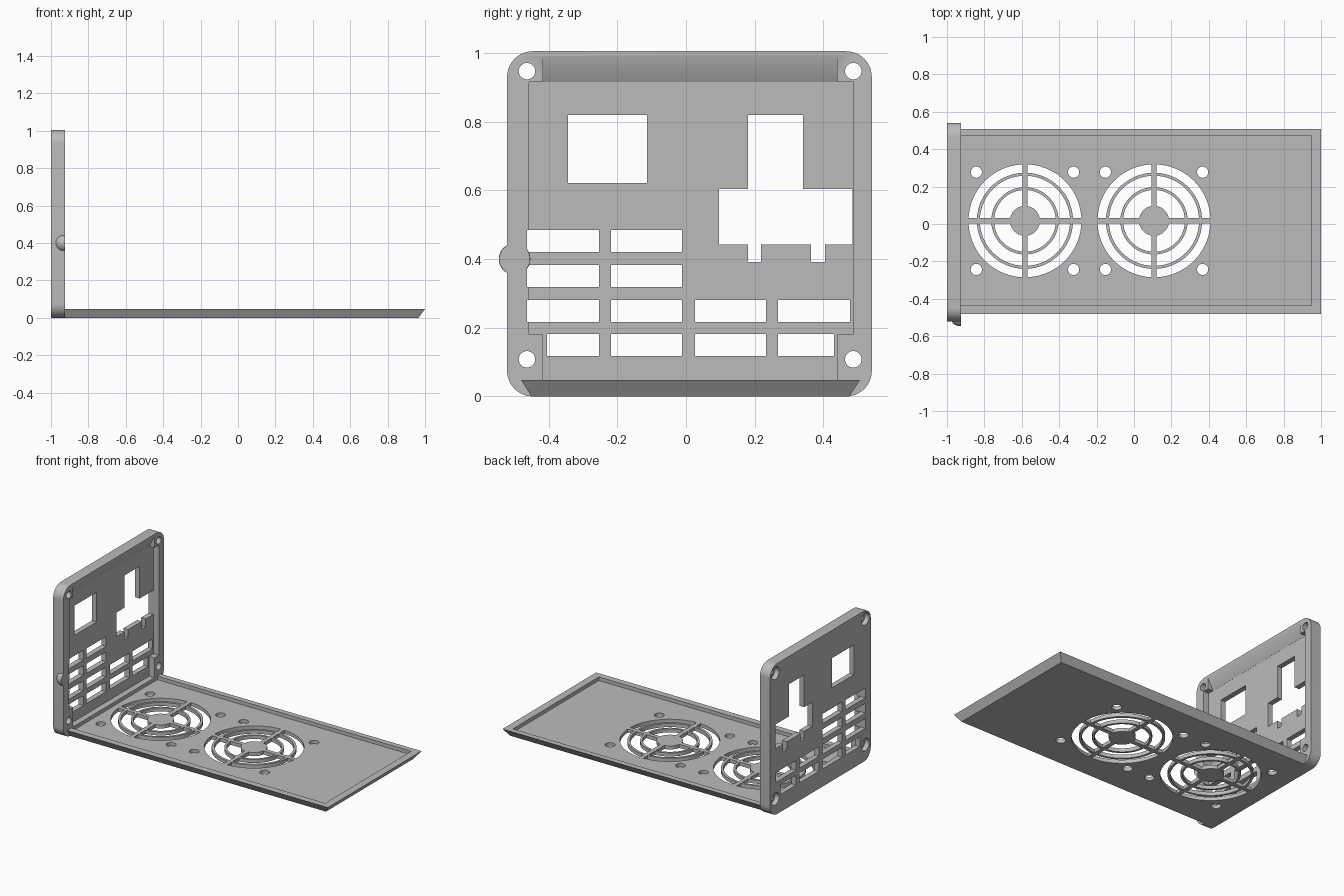
import bpy, bmesh, math
from mathutils import Vector

if "Cube" in bpy.data.objects:
    bpy.data.objects.remove(bpy.data.objects["Cube"], do_unlink=True)

grey = bpy.data.materials.new("plain grey")
grey.use_nodes = True
colour = (0.5, 0.5, 0.5, 1)
grey.diffuse_color = colour
grey.node_tree.nodes["Principled BSDF"].inputs["Base Color"].default_value = colour

PLACE = {"x": lambda u, v, d: (d, u, v),
         "y": lambda u, v, d: (u, d, v),
         "z": lambda u, v, d: (u, v, d)}


def finish(name, bm):
    bmesh.ops.recalc_face_normals(bm, faces=bm.faces)
    mesh = bpy.data.meshes.new(name)
    bm.to_mesh(mesh)
    bm.free()
    mesh.materials.append(grey)
    obj = bpy.data.objects.new(name, mesh)
    bpy.context.collection.objects.link(obj)
    return obj


def extrude(name, axis, start, end, outlines, end_outlines=None):
    """Closed solids from outlines, drawn across an axis."""
    bm = bmesh.new()
    for a, b in zip(outlines, end_outlines or outlines):
        low = [bm.verts.new(PLACE[axis](u, v, start)) for u, v in a]
        high = [bm.verts.new(PLACE[axis](u, v, end)) for u, v in b]
        bm.faces.new(low[::-1])
        bm.faces.new(high)
        for i in range(len(low)):
            j = (i + 1) % len(low)
            bm.faces.new((low[i], low[j], high[j], high[i]))
    return finish(name, bm)


def activate(obj):
    bpy.ops.object.select_all(action="DESELECT")
    obj.select_set(True)
    bpy.context.view_layer.objects.active = obj


def cut(obj, cutter):
    mod = obj.modifiers.new("cut", "BOOLEAN")
    mod.operation = "DIFFERENCE"
    mod.solver = "EXACT"
    mod.object = cutter
    activate(obj)
    bpy.ops.object.modifier_apply(modifier=mod.name)
    bpy.data.objects.remove(cutter, do_unlink=True)


def rect(u0, u1, v0, v1):
    return [(u0, v0), (u1, v0), (u1, v1), (u0, v1)]


def arc(u, v, r, a0, a1, n):
    return [(u + r * math.cos(a0 + (a1 - a0) * i / n),
             v + r * math.sin(a0 + (a1 - a0) * i / n)) for i in range(n + 1)]


def circle(u, v, r, n=32):
    return arc(u, v, r, 0, math.tau, n)[:-1]


def rounded_rect(u0, u1, v0, v1, r):
    quarter = math.pi / 2
    corners = [(u1 - r, v1 - r), (u0 + r, v1 - r), (u0 + r, v0 + r), (u1 - r, v0 + r)]
    return [p for k, (u, v) in enumerate(corners)
            for p in arc(u, v, r, k * quarter, (k + 1) * quarter, 10)]


def grille_gap(u, v, r0, r1, k, half=0.014):
    """One quarter of a ring gap, bounded by straight spokes."""
    turn = k * math.pi / 2
    t0, t1 = math.asin(half / r0), math.asin(half / r1)
    return (arc(u, v, r1, turn + t1, turn + math.pi / 2 - t1, 18)
            + arc(u, v, r0, turn + math.pi / 2 - t0, turn + t0, 18))


# Base tray with undercut edges and a shallow recess
RIM_Z, FLOOR_Z, INNER_X = 0.048, 0.024, -0.925
base = extrude("base_tray", "z", 0, RIM_Z,
               [rect(-0.93, 0.965, -0.45, 0.475)], [rect(-0.93, 1.0, -0.48, 0.507)])
cut(base, extrude("tray_recess", "z", FLOOR_Z, 0.1, [rect(INNER_X, 0.95, -0.437, 0.47)]))

# Two fan grilles with four screw holes each
gaps = []
for fan_x in (-0.583, 0.107):
    fan_y = 0.017
    for r0, r1 in ((0.08, 0.165), (0.18, 0.241), (0.257, 0.302)):
        gaps += [grille_gap(fan_x, fan_y, r0, r1, k) for k in range(4)]
    gaps += [circle(fan_x + sx * 0.26, fan_y + sy * 0.26, 0.03)
             for sx in (-1, 1) for sy in (-1, 1)]
cut(base, extrude("fan_openings", "z", -0.05, 0.1, gaps))

# Upright end plate, recessed on its inner face between corner bosses
PANEL_X = -0.965
plate = extrude("end_plate", "x", -1, INNER_X, [rounded_rect(-0.521, 0.541, 0, 1.005, 0.075)])
recess = [(-0.417, RIM_Z), (0.44, RIM_Z), (0.44, 0.18), (0.487, 0.18),
          (0.487, 0.915), (-0.457, 0.915), (-0.457, 0.18), (-0.417, 0.18)]
cut(plate, extrude("plate_recess", "x", PANEL_X, -0.9, [recess]))

# Sloped upper edge of the recess
slope = [(PANEL_X + 0.0005, 0.9), (PANEL_X + 0.0005, 0.915), (-0.915, 1.01), (-0.915, 0.9)]
cut(plate, extrude("recess_slope", "y", -0.417, 0.44, [slope]))

# Socket openings, vent slots and corner screw holes
openings = [rect(-0.344, -0.114, 0.621, 0.819)]
openings.append([(0.181, 0.819), (0.181, 0.604), (0.096, 0.604), (0.096, 0.443),
                 (0.181, 0.443), (0.181, 0.391), (0.219, 0.391), (0.219, 0.443),
                 (0.364, 0.443), (0.364, 0.391), (0.405, 0.391), (0.405, 0.443),
                 (0.485, 0.443), (0.485, 0.604), (0.341, 0.604), (0.341, 0.819)])
columns = [(-0.463, -0.253), (-0.219, -0.012), (0.026, 0.233), (0.268, 0.478)]
for row, z in enumerate((0.42, 0.318, 0.216, 0.117)):
    for y0, y1 in columns[:2 if row < 2 else 4]:
        if row == 3:
            y0, y1 = max(y0, -0.405), min(y1, 0.431)
        openings.append(rect(y0, y1, z, z + 0.065))
screws = [(y, z) for y in (-0.463, 0.487) for z in (0.108, 0.947)]
openings += [circle(y, z, 0.024) for y, z in screws]
cut(plate, extrude("plate_openings", "x", -1.1, -0.8, openings))
cut(plate, extrude("counterbores", "x", -1.1, -0.968, [circle(y, z, 0.041) for y, z in screws]))

# Rounded catch on the plate edge, trimmed flush with the inner face
bm = bmesh.new()
bmesh.ops.create_uvsphere(bm, u_segments=32, v_segments=16, radius=0.046)
bmesh.ops.translate(bm, verts=bm.verts, vec=Vector((-0.934, -0.499, 0.4)))
trim = bmesh.ops.bisect_plane(bm, geom=bm.verts[:] + bm.edges[:] + bm.faces[:],
                              plane_co=(INNER_X, 0, 0), plane_no=(1, 0, 0), clear_outer=True)
bmesh.ops.holes_fill(bm, edges=[e for e in bm.edges if e.is_boundary], sides=0)
catch = finish("edge_catch", bm)

for part in (base, plate, catch):
    activate(part)
    bpy.ops.object.shade_smooth_by_angle(angle=math.radians(30))
